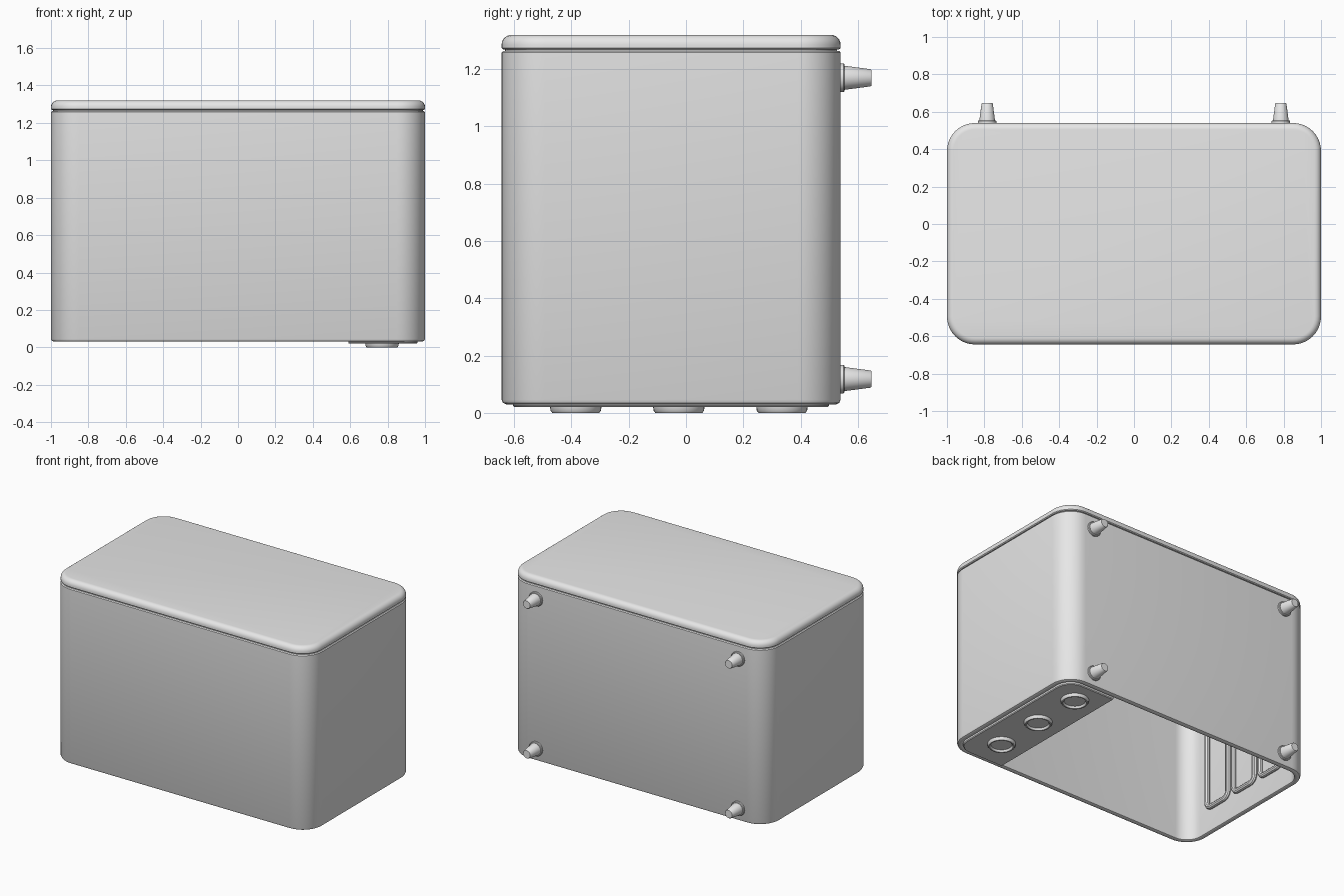
import bpy, bmesh
from math import sin, cos, pi
from mathutils import Matrix, Vector

cube = bpy.data.objects.get("Cube")
if cube:
    bpy.data.objects.remove(cube, do_unlink=True)

grey = bpy.data.materials.new("light grey plastic")
grey.use_nodes = True
grey.diffuse_color = (0.8, 0.8, 0.8, 1)
grey.node_tree.nodes["Principled BSDF"].inputs["Base Color"].default_value = (0.8, 0.8, 0.8, 1)

Y_MID, HALF_X, HALF_Y, CORNER = -0.052, 1.0, 0.592, 0.15


def finish(bm, name, matrix):
    bmesh.ops.recalc_face_normals(bm, faces=bm.faces)
    mesh = bpy.data.meshes.new(name)
    bm.to_mesh(mesh)
    bm.free()
    mesh.transform(matrix)
    mesh.materials.append(grey)
    obj = bpy.data.objects.new(name, mesh)
    bpy.context.collection.objects.link(obj)
    bpy.ops.object.select_all(action='DESELECT')
    obj.select_set(True)
    bpy.context.view_layer.objects.active = obj
    bpy.ops.object.shade_smooth_by_angle(angle=0.6)
    return obj


def skin(rings, looped):
    """Join rings of points; cap the ends unless the section is looped."""
    bm = bmesh.new()
    loops = [[bm.verts.new(p) for p in ring] for ring in rings]
    pairs = list(zip(loops, loops[1:]))
    if looped:
        pairs.append((loops[-1], loops[0]))
    else:
        bm.faces.new(loops[0])
        bm.faces.new(loops[-1])
    n = len(loops[0])
    for a, b in pairs:
        for i in range(n):
            j = (i + 1) % n
            bm.faces.new((a[i], a[j], b[j], b[i]))
    return bm


def rounded_rect(hx, hy, r, z, steps=10):
    pts = []
    for q, (sx, sy) in enumerate(((1, 1), (-1, 1), (-1, -1), (1, -1))):
        for k in range(steps + 1):
            a = (q + k / steps) * pi / 2
            pts.append((sx * (hx - r) + r * cos(a), sy * (hy - r) + r * sin(a), z))
    return pts


def rect_loft(hx, hy, r, profile, looped=False):
    """Sweep a profile of (inset, height) around a rounded rectangle."""
    return skin([rounded_rect(hx - d, hy - d, r - d, z) for d, z in profile], looped)


def lathe(name, profile, matrix, looped=False, n=32):
    rings = [[(r * cos(2 * pi * i / n), r * sin(2 * pi * i / n), z) for i in range(n)]
             for r, z in profile]
    return finish(skin(rings, looped), name, matrix)


centre = Matrix.Translation((0, Y_MID, 0))

# Hollow body, open underneath, with a softened rim
body = [(0.006, 1.264), (0, 1.258), (0, 0.046), (0.005, 0.035), (0.015, 0.03),
        (0.03, 0.03), (0.037, 0.034), (0.04, 0.042), (0.04, 1.264)]
finish(rect_loft(HALF_X, HALF_Y, CORNER, body, True), "body", centre)

# Lid with rounded top edge, and the recessed seam below it
edge = [(0.035 * (1 - cos(k * pi / 12)), 1.285 + 0.035 * sin(k * pi / 12)) for k in range(7)]
lid = [(0.006, 1.269), (0, 1.274)] + edge
finish(rect_loft(HALF_X, HALF_Y, CORNER, lid), "lid", centre)
seam = [(0.012, 1.255), (0.012, 1.275)]
finish(rect_loft(HALF_X, HALF_Y, CORNER, seam), "lid_seam", centre)

# Base plate across one end of the opening
bm = rect_loft(HALF_X, HALF_Y, CORNER, [(0.045, 0.02), (0.04, 0.025), (0.04, 0.045)])
bmesh.ops.bisect_plane(bm, geom=bm.verts[:] + bm.edges[:] + bm.faces[:],
                       plane_co=(0.59, 0, 0), plane_no=(1, 0, 0), clear_inner=True)
bmesh.ops.holes_fill(bm, edges=[e for e in bm.edges if e.is_boundary])
finish(bm, "base_plate", centre)

# Round feet with a raised lip
foot = [(0.09, 0.022), (0.088, 0.008), (0.082, 0), (0.074, 0), (0.069, 0.005), (0.067, 0.014)]
for i in range(3):
    lathe(f"foot_{i + 1}", foot, Matrix.Translation((0.77, -0.385 + 0.36 * i, 0)))

# Tapered pegs on the back, each with a flange
peg = [(0.05, -0.004), (0.05, 0.01), (0.047, 0.013), (0.042, 0.013), (0.03, 0.104), (0.027, 0.108)]
for side, x in (("left", 0.785), ("right", -0.785)):
    for level, z in (("upper", 1.17), ("lower", 0.118)):
        place = Matrix.Translation((x, 0.54, z)) @ Matrix.Rotation(-pi / 2, 4, 'X')
        lathe(f"{level}_{side}_peg", peg, place)

# Rounded tube frames on the inner end wall
tube = [(0.018 + 0.018 * cos(k * pi / 5), 0.018 * sin(k * pi / 5)) for k in range(10)]
turn = Matrix(((0, 0, 1, 0), (1, 0, 0, 0), (0, 1, 0, 0), (0, 0, 0, 1)))
for i in (-1, 0, 1):
    place = Matrix.Translation((-0.952, Y_MID + 0.26 * i, 0.66)) @ turn
    finish(rect_loft(0.12, 0.48, 0.06, tube, True), f"inner_frame_{i + 2}", place)
